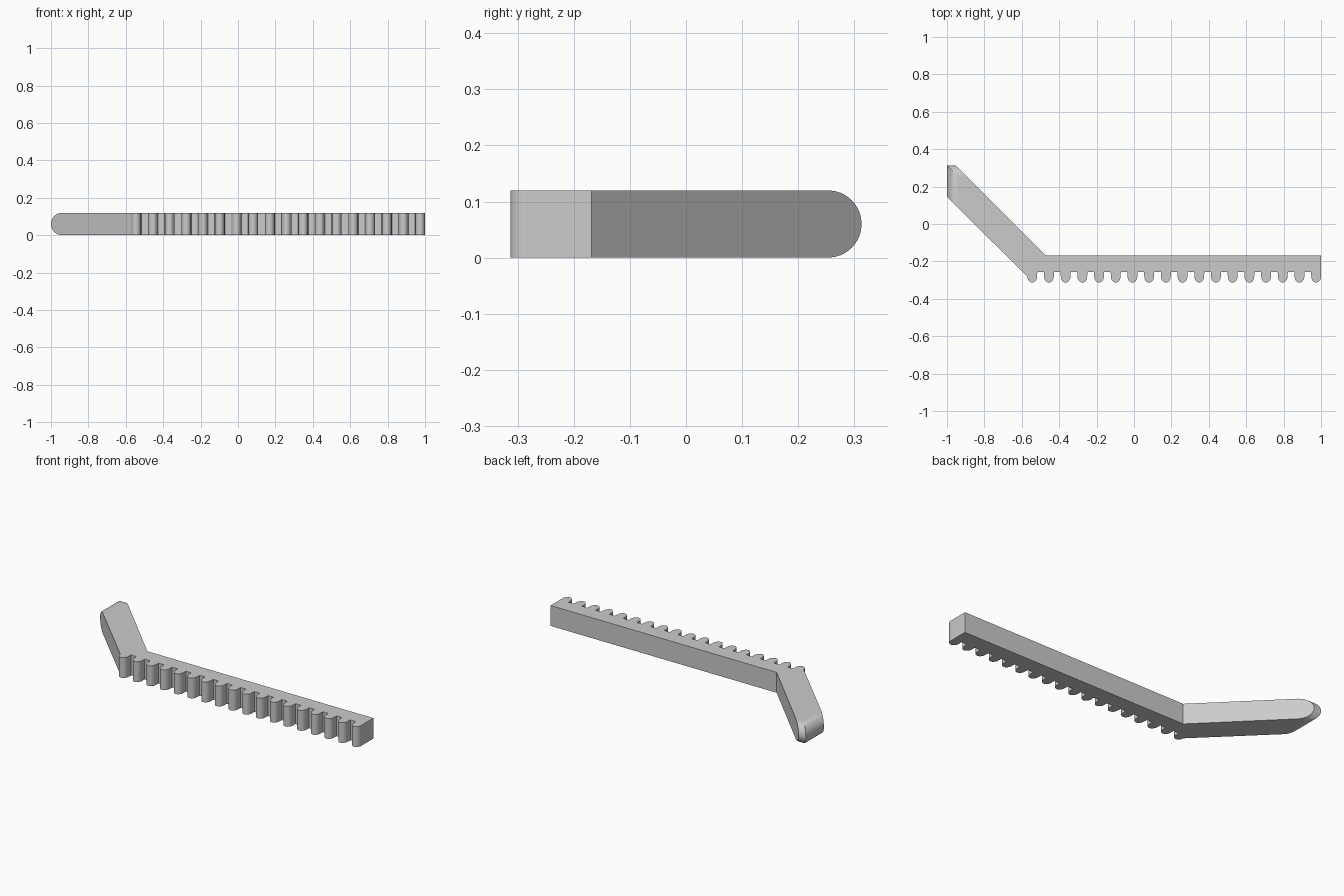
import bpy, bmesh
from math import pi, sin, cos
from mathutils import Vector

if "Cube" in bpy.data.objects:
    bpy.data.objects.remove(bpy.data.objects["Cube"], do_unlink=True)

HEIGHT = 0.12
BACK, ROOT, TIP = -0.168, -0.257, -0.313    # y of rack back, valleys, tooth tips
ARM_END = 0.313
TEETH, PITCH, HALF = 18, 0.0893, 0.026
SPRING = -0.281                             # y where each rounded tooth tip begins

grey = bpy.data.materials.new("plain grey")
grey.use_nodes = True
colour = (0.6, 0.6, 0.6, 1)
grey.diffuse_color = colour
grey.node_tree.nodes["Principled BSDF"].inputs["Base Color"].default_value = colour

# Outline: angled arm, then the row of round-tipped teeth, then the straight back
outline = [(-0.953, ARM_END), (-1, ARM_END), (-1, 0.145)]
for i in range(TEETH):
    cx = 1 - HALF - (TEETH - 1 - i) * PITCH
    if i > 0:
        outline.append((cx - HALF - 0.001, ROOT))
    for k in range(13):
        a = pi * k / 12
        outline.append((cx - HALF * cos(a), SPRING + (TIP - SPRING) * sin(a)))
    if i < TEETH - 1:
        outline.append((cx + HALF + 0.001, ROOT))
outline += [(1, BACK), (-0.473, BACK)]

bm = bmesh.new()
base = bm.faces.new([bm.verts.new((x, y, 0)) for x, y in outline])
top = bmesh.ops.extrude_face_region(bm, geom=[base])["geom"]
bmesh.ops.translate(bm, vec=(0, 0, HEIGHT),
                    verts=[v for v in top if isinstance(v, bmesh.types.BMVert)])
bmesh.ops.recalc_face_normals(bm, faces=bm.faces)

# Round the arm end over its full height, toward -x and toward +y
radius, steps = HEIGHT / 2, 16
for outward, limit in ((Vector((-1, 0, 0)), 1.0), (Vector((0, 1, 0)), ARM_END)):
    centre = outward * (limit - radius) + Vector((0, 0, radius))
    for k in range(steps):
        a = -pi / 2 + pi * (k + 0.5) / steps
        normal = outward * cos(a) + Vector((0, 0, sin(a)))
        cut = bmesh.ops.bisect_plane(
            bm, geom=bm.verts[:] + bm.edges[:] + bm.faces[:], dist=1e-6,
            plane_co=centre + normal * radius * cos(pi / 2 / steps),
            plane_no=normal, clear_outer=True)
        rim = [e for e in cut["geom_cut"]
               if isinstance(e, bmesh.types.BMEdge) and e.is_boundary]
        if rim:
            bmesh.ops.holes_fill(bm, edges=rim, sides=0)
bmesh.ops.recalc_face_normals(bm, faces=bm.faces)

mesh = bpy.data.meshes.new("toothed_rack_with_arm")
bm.to_mesh(mesh)
bm.free()
mesh.materials.append(grey)
rack = bpy.data.objects.new("toothed_rack_with_arm", mesh)
bpy.context.collection.objects.link(rack)

# Smooth the curves, keep the big top and bottom faces flat
bpy.ops.object.select_all(action="DESELECT")
rack.select_set(True)
bpy.context.view_layer.objects.active = rack
bpy.ops.object.shade_smooth_by_angle(angle=pi / 6)
for face in rack.data.polygons:
    if abs(face.normal.z) > 0.999:
        face.use_smooth = False
